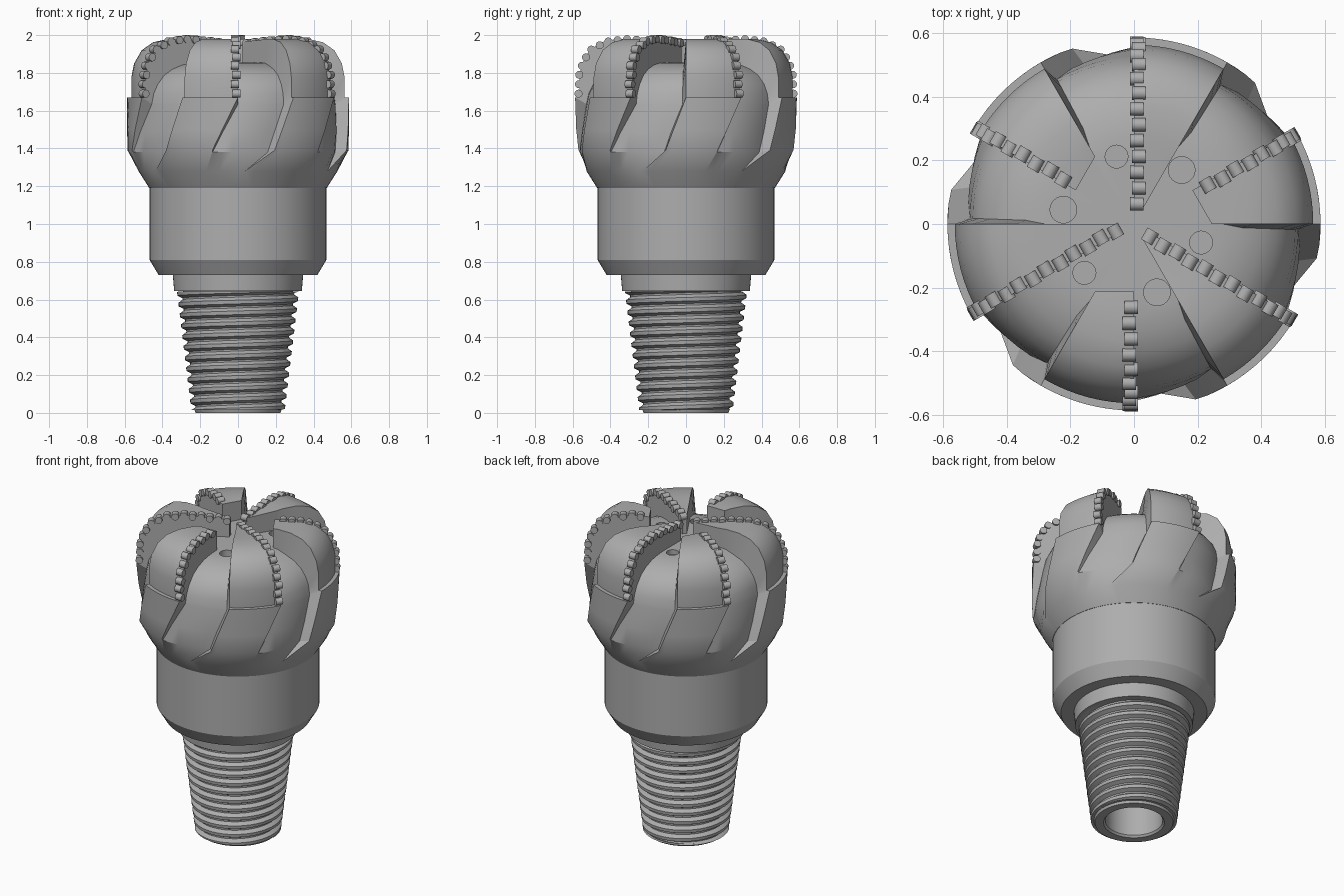
import bpy, bmesh, math
from mathutils import Matrix, Vector

if "Cube" in bpy.data.objects:
    bpy.data.objects.remove(bpy.data.objects["Cube"])

steel = bpy.data.materials.new("steel grey")
steel.diffuse_color = (0.42, 0.42, 0.42, 1)
steel.use_nodes = True
steel.node_tree.nodes["Principled BSDF"].inputs["Base Color"].default_value = steel.diffuse_color


def finish(bm, name, angle=30, smooth=True):
    """Weld, orient and turn a bmesh into a named object."""
    bmesh.ops.remove_doubles(bm, verts=bm.verts, dist=0.0004)
    bmesh.ops.recalc_face_normals(bm, faces=bm.faces)
    me = bpy.data.meshes.new(name)
    bm.to_mesh(me)
    bm.free()
    me.materials.append(steel)
    ob = bpy.data.objects.new(name, me)
    bpy.context.collection.objects.link(ob)
    if smooth:
        shade(ob, angle)
    return ob


def shade(ob, angle=30):
    bpy.ops.object.select_all(action='DESELECT')
    ob.select_set(True)
    bpy.context.view_layer.objects.active = ob
    bpy.ops.object.shade_smooth_by_angle(angle=math.radians(angle))


def polar(r, a, z):
    return Vector((r * math.cos(a), r * math.sin(a), z))


def skin(bm, columns):
    """Quads between neighbouring columns of points."""
    cols = [[bm.verts.new(p) for p in c] for c in columns]
    for a, b in zip(cols, cols[1:]):
        for i in range(len(a) - 1):
            bm.faces.new((a[i], b[i], b[i + 1], a[i + 1]))


# Shank: bore, pin core, collar and main cylinder
profile = [(0, 1.1), (0.165, 1.1), (0.165, 0.012), (0.175, 0), (0.225, 0), (0.232, 0.02),
           (0.222, 0.03), (0.292, 0.645), (0.338, 0.645), (0.345, 0.73), (0.42, 0.73),
           (0.468, 0.81), (0.468, 1.19)]
bm = bmesh.new()
N = 72
skin(bm, [[polar(r, 2 * math.pi * i / N, z) for r, z in profile] for i in range(N + 1)])
finish(bm, "shank")

# Tapered helical thread on the pin
PITCH, STEPS = 0.057, 48
tooth = [(0, 0), (0.16, 0), (0.38, 0.024), (0.72, 0.024), (1, 0)]
bm = bmesh.new()
columns = []
for i in range(-STEPS, 12 * STEPS + 1):
    col = []
    for t, h in tooth:
        z = min(max(PITCH * (i / STEPS + t), 0.015), 0.642)
        col.append(polar(0.222 + 0.12 * z + h, 2 * math.pi * i / STEPS, z))
    columns.append(col)
skin(bm, columns)
finish(bm, "pin_thread")

# Bladed head, rows run from the shoulder to the centre:
# blade radius, blade height, floor radius (leading, trailing), floor height
rows = [
    (0.0, 1.19, 0.0, 0.0, 1.19),
    (0.47, 1.19, 0.47, 0.47, 1.19),
    (0.527, 1.28, 0.527, 0.527, 1.28),
    (0.585, 1.39, 0.578, 0.527, 1.38),
    (0.587, 1.5, 0.556, 0.527, 1.49),
    (0.587, 1.67, 0.527, 0.516, 1.635),
    (0.564, 1.67, 0.526, 0.515, 1.64),
    (0.564, 1.78, 0.515, 0.508, 1.69),
    (0.55, 1.85, 0.49, 0.488, 1.74),
    (0.51, 1.92, 0.45, 0.45, 1.788),
    (0.45, 1.962, 0.4, 0.4, 1.82),
    (0.37, 1.98, 0.34, 0.34, 1.842),
    (0.28, 1.98, 0.28, 0.28, 1.852),
    (0.212, 1.975, 0.212, 0.212, 1.855),
    (0.212, 1.975, 0.212, 0.212, 1.855),
    (0.05, 1.965, 0.05, 0.05, 1.855),
    (0.05, 1.855, 0.05, 0.05, 1.855),
    (0.0, 1.855, 0.0, 0.0, 1.855),
]


def lead(z):
    return 48 * max(0, 1.67 - max(z, 1.28))


def trail(z):
    d = max(0, 1.67 - max(z, 1.28))
    return 30 + 38 * d + 100 * max(0, d - 0.28)


def blade_column(base, t, short):
    col = []
    for i, (r, z, rl, rt, zf) in enumerate(rows):
        off = lead(z) * (1 - t) + trail(z) * t
        if i in (13, 14):
            r /= math.cos(math.radians(off))   # square inner end
        if short and i >= 14:
            z = zf
        col.append(polar(r, math.radians(base - off), z))
    return col


def floor_column(base, s):
    col = []
    for i, (r, z, rl, rt, zf) in enumerate(rows):
        a = trail(z) + (2 if 2 < i < 12 else 0)   # slightly sloped back wall
        off = a * (1 - s) + (60 + lead(z)) * s
        rf = rt * (1 - s) + rl * s
        if i in (13, 14):
            rf /= math.cos(math.radians(trail(z) * (1 - s)))
        col.append(polar(rf, math.radians(base - off), zf))
    return col


bm = bmesh.new()
columns = []
for k in range(6):
    base = 90 - 60 * k
    columns += [blade_column(base, i / 8, k % 2 == 1) for i in range(9)]
    columns += [floor_column(base, i / 6) for i in range(7)]
columns.append(columns[0])
skin(bm, columns)
head = finish(bm, "bladed_head", smooth=False)

# Nozzle holes drilled in the channel floors
bm = bmesh.new()
for k in range(3):
    for x, y, r, depth in ((0.15, 0.17, 0.042, 0.09), (-0.055, 0.212, 0.036, 0.03)):
        p = Matrix.Rotation(math.radians(120 * k), 4, 'Z') @ Vector((x, y, 1.855))
        bmesh.ops.create_cone(bm, cap_ends=True, segments=24, radius1=r, radius2=r,
                              depth=2 * depth, matrix=Matrix.Translation(p))
drill = finish(bm, "nozzle_drill", smooth=False)
drill.hide_render = True
mod = head.modifiers.new("nozzles", 'BOOLEAN')
mod.operation, mod.solver, mod.object = 'DIFFERENCE', 'EXACT', drill
bpy.context.view_layer.objects.active = head
head.select_set(True)
bpy.ops.object.modifier_apply(modifier=mod.name)
bpy.data.objects.remove(drill)
shade(head)

# Rows of round cutters along the leading edge of every blade
path = [(0.06, 1.957), (0.2, 1.972), (0.32, 1.979), (0.42, 1.965), (0.5, 1.925),
        (0.545, 1.86), (0.565, 1.79), (0.569, 1.69)]


def along(points, step):
    """Evenly spaced points, measured back from the last one."""
    out, left = [], 0.0
    pts = [Vector(p) for p in reversed(points)]
    for a, b in zip(pts, pts[1:]):
        length = (b - a).length
        while left <= length:
            out.append(a.lerp(b, left / length))
            left += step
        left -= length
    return out


for k in range(6):
    bm = bmesh.new()
    turn = Matrix.Rotation(math.radians(-60 * k), 4, 'Z')
    for i, (r, z) in enumerate(along(path, 0.05)):
        if k % 2 and r < 0.22:
            continue
        x = 0.012 + (0.003 if i % 2 else -0.003)
        place = turn @ Matrix.Translation((x, r, z)) @ Matrix.Rotation(math.pi / 2, 4, 'Y')
        bmesh.ops.create_cone(bm, cap_ends=True, segments=20, radius1=0.021, radius2=0.021,
                              depth=0.042, matrix=place)
    finish(bm, "cutter_row_%d" % (k + 1))
